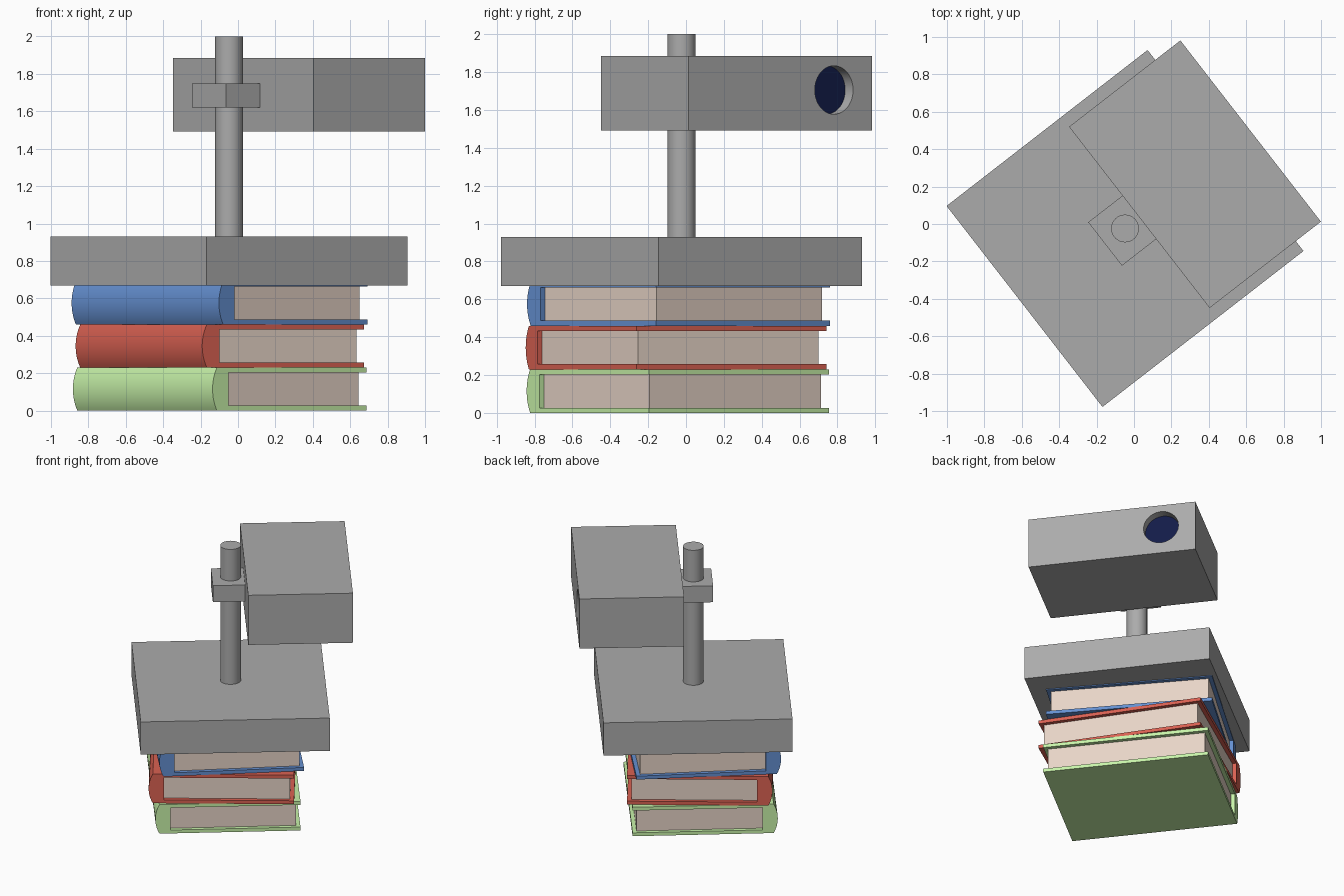
import bpy, bmesh
from math import radians, sin, cos, pi, atan2
from mathutils import Matrix

if "Cube" in bpy.data.objects:
    bpy.data.objects.remove(bpy.data.objects["Cube"])

ANGLE = radians(37.8)
POLE_XY = (-0.048, -0.024)
RIG = Matrix.Translation((*POLE_XY, 0)) @ Matrix.Rotation(ANGLE, 4, 'Z')


def colour(name, rgb):
    m = bpy.data.materials.new(name)
    m.diffuse_color = (*rgb, 1)
    m.use_nodes = True
    m.node_tree.nodes["Principled BSDF"].inputs["Base Color"].default_value = m.diffuse_color
    return m


def finish(name, bm, frame, mat=None, smooth=False):
    bmesh.ops.recalc_face_normals(bm, faces=bm.faces)
    me = bpy.data.meshes.new(name)
    bm.to_mesh(me)
    bm.free()
    ob = bpy.data.objects.new(name, me)
    bpy.context.collection.objects.link(ob)
    ob.matrix_world = frame
    if mat:
        me.materials.append(mat)
    if smooth:
        bpy.ops.object.select_all(action='DESELECT')
        ob.select_set(True)
        bpy.context.view_layer.objects.active = ob
        bpy.ops.object.shade_smooth_by_angle(angle=radians(30))
    return ob


def box(name, lo, hi, frame, mat=None):
    bm = bmesh.new()
    size = [b - a for a, b in zip(lo, hi)]
    mid = [(a + b) / 2 for a, b in zip(lo, hi)]
    bmesh.ops.create_cube(bm, size=1, matrix=Matrix.Translation(mid) @ Matrix.Diagonal((*size, 1)))
    return finish(name, bm, frame, mat)


def cylinder(name, r, depth, local, mat=None):
    bm = bmesh.new()
    bmesh.ops.create_cone(bm, cap_ends=True, segments=48, radius1=r, radius2=r, depth=depth)
    return finish(name, bm, RIG @ local, mat, smooth=True)


# Books: C-shaped cover with a rounded spine, plus a page block
PAGE_W, PAGE_L, LIP = 0.905, 1.15, 0.03
BOOK_H, COVER_T, SPINE, BULGE = 0.23, 0.027, 0.08, 0.03
paper = colour("paper", (0.80, 0.66, 0.57))
metal = colour("grey_metal", (0.41, 0.41, 0.41))


def book(name, xy, degrees, z, rgb):
    frame = Matrix.Translation((*xy, z)) @ Matrix.Rotation(radians(degrees), 4, 'Z')
    # circular arc of the spine
    h = BOOK_H / 2
    r = (h * h + BULGE * BULGE) / (2 * BULGE)
    half = atan2(h, r - BULGE)
    arc = []
    for i in range(17):
        a = half - 2 * half * i / 16
        arc.append((-SPINE - BULGE + r - r * cos(a), h + r * sin(a)))
    edge = PAGE_W + LIP
    profile = arc + [(edge, 0), (edge, COVER_T), (0, COVER_T),
                     (0, BOOK_H - COVER_T), (edge, BOOK_H - COVER_T), (edge, BOOK_H)]
    bm = bmesh.new()
    face = bm.faces.new([bm.verts.new((x, -LIP, zz)) for x, zz in profile])
    ext = bmesh.ops.extrude_face_region(bm, geom=[face], use_keep_orig=True)
    verts = [g for g in ext['geom'] if isinstance(g, bmesh.types.BMVert)]
    bmesh.ops.translate(bm, verts=verts, vec=(0, PAGE_L + 2 * LIP, 0))
    finish(name + "_book_cover", bm, frame, colour(name + "_cover", rgb), smooth=True)
    box(name + "_book_pages", (0, 0, COVER_T), (PAGE_W, PAGE_L, BOOK_H - COVER_T), frame, paper)


book("green", (-0.068, -0.75), 38.1, 0.0, (0.58, 0.90, 0.40))
book("red", (-0.117, -0.76), 34.0, 0.23, (0.70, 0.12, 0.085))
book("blue", (-0.038, -0.745), 40.6, 0.46, (0.13, 0.28, 0.64))

# Base plate, pole and clamp
box("base_plate", (-0.68, -0.68, 0.67), (0.68, 0.68, 0.93), RIG, metal)
cylinder("pole", 0.074, 1.08, Matrix.Translation((0, 0, 1.46)), metal)
box("pole_clamp", (-0.135, -0.147, 1.62), (0.105, 0.147, 1.75), RIG, metal)

# Projector body with a recessed lens
body = box("projector_body", (0.097, -0.613, 1.492), (0.85, 0.613, 1.885), RIG, metal)
TURN = Matrix.Rotation(pi / 2, 4, 'Y')
cutter = cylinder("lens_cutter", 0.128, 0.2, Matrix.Translation((0.87, 0.36, 1.705)) @ TURN, metal)
cutter.hide_render = True
cutter.hide_viewport = True
cut = body.modifiers.new("lens_hole", 'BOOLEAN')
cut.operation = 'DIFFERENCE'
cut.solver = 'EXACT'
cut.object = cutter
cylinder("lens", 0.128, 0.03, Matrix.Translation((0.767, 0.36, 1.705)) @ TURN,
         colour("lens_glass", (0.006, 0.011, 0.065)))
